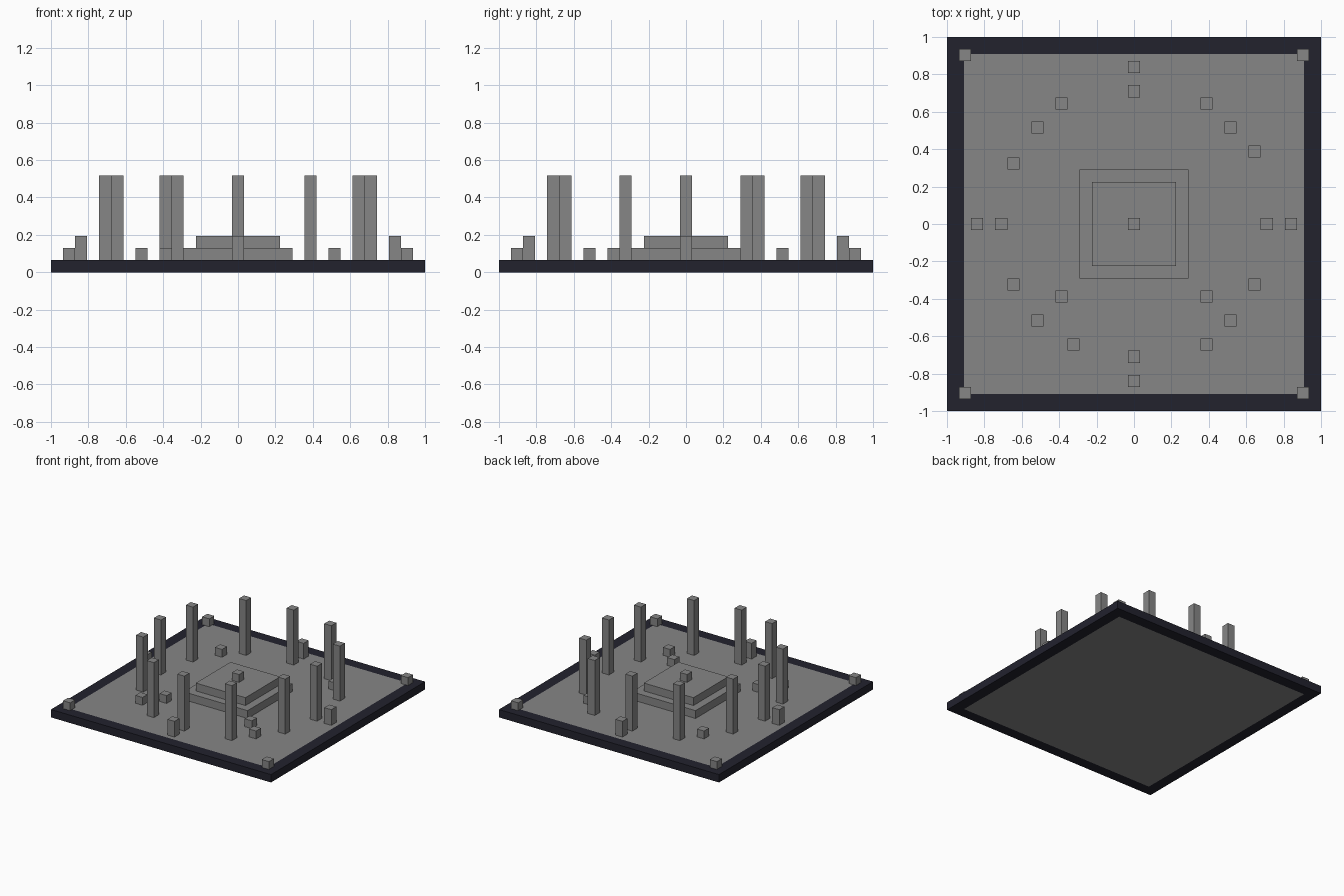
import bpy
import bmesh
from mathutils import Matrix, Vector

if "Cube" in bpy.data.objects:
    bpy.data.objects.remove(bpy.data.objects["Cube"], do_unlink=True)

U = 2 / 31  # one block


def material(name, color):
    mat = bpy.data.materials.new(name)
    mat.use_nodes = True
    mat.diffuse_color = color
    mat.node_tree.nodes["Principled BSDF"].inputs["Base Color"].default_value = color
    return mat


STONE = material("grey stone", (0.24, 0.24, 0.24, 1))
DARK = material("dark border", (0.016, 0.016, 0.027, 1))


def box(name, x, y, bottom, width, height, *mats):
    """Square block on the grid; x, y are its centre, all sizes in blocks."""
    bm = bmesh.new()
    size = Matrix.Diagonal((width * U, width * U, height * U, 1))
    place = Matrix.Translation(Vector((x, y, bottom + height / 2)) * U)
    bmesh.ops.create_cube(bm, size=1, matrix=place @ size)
    mesh = bpy.data.meshes.new(name)
    bm.to_mesh(mesh)
    bm.free()
    for mat in mats or (STONE,):
        mesh.materials.append(mat)
    obj = bpy.data.objects.new(name, mesh)
    bpy.context.collection.objects.link(obj)
    return obj


# Floor slab: dark border, stone field inset on both top and underside
floor = box("floor", 0, 0, 0, 31, 1, DARK, STONE)
bm = bmesh.new()
bm.from_mesh(floor.data)
bm.normal_update()
fields = [f for f in bm.faces if abs(f.normal.z) > 0.9]
bmesh.ops.inset_individual(bm, faces=fields, thickness=2 * U)
for f in fields:
    f.material_index = 1
bm.to_mesh(floor.data)
bm.free()

# Stepped central altar
box("altar_lower_step", 0, 0, 1, 9, 1)
box("altar_upper_step", 0, 0, 2, 7, 1)
box("altar_block", 0, 0, 3, 1, 1)

# Ring of tall pillars, slightly irregular
PILLARS = [(0, 11), (6, 10), (10, 6), (11, 0), (10, -5), (6, -10),
           (0, -11), (-5, -10), (-10, -5), (-11, 0), (-10, 5), (-6, 10)]
for i, (x, y) in enumerate(PILLARS):
    box(f"pillar_{i + 1}", x, y, 1, 1, 7)

# Short posts at the middle of each edge
for side, x, y in (("back", 0, 13), ("front", 0, -13), ("left", 13, 0), ("right", -13, 0)):
    box(f"{side}_post", x, y, 1, 1, 2)

# Low blocks: floor corners, diagonals, and the front pair by the altar
for side, sx in (("left", 1), ("right", -1)):
    for end, sy in (("front", -1), ("back", 1)):
        box(f"{end}_{side}_corner_block", 14 * sx, 14 * sy, 1, 1, 1)
        box(f"{end}_{side}_diagonal_block", 8 * sx, 8 * sy, 1, 1, 1)
    box(f"{side}_altar_side_block", 6 * sx, -6, 1, 1, 1)
